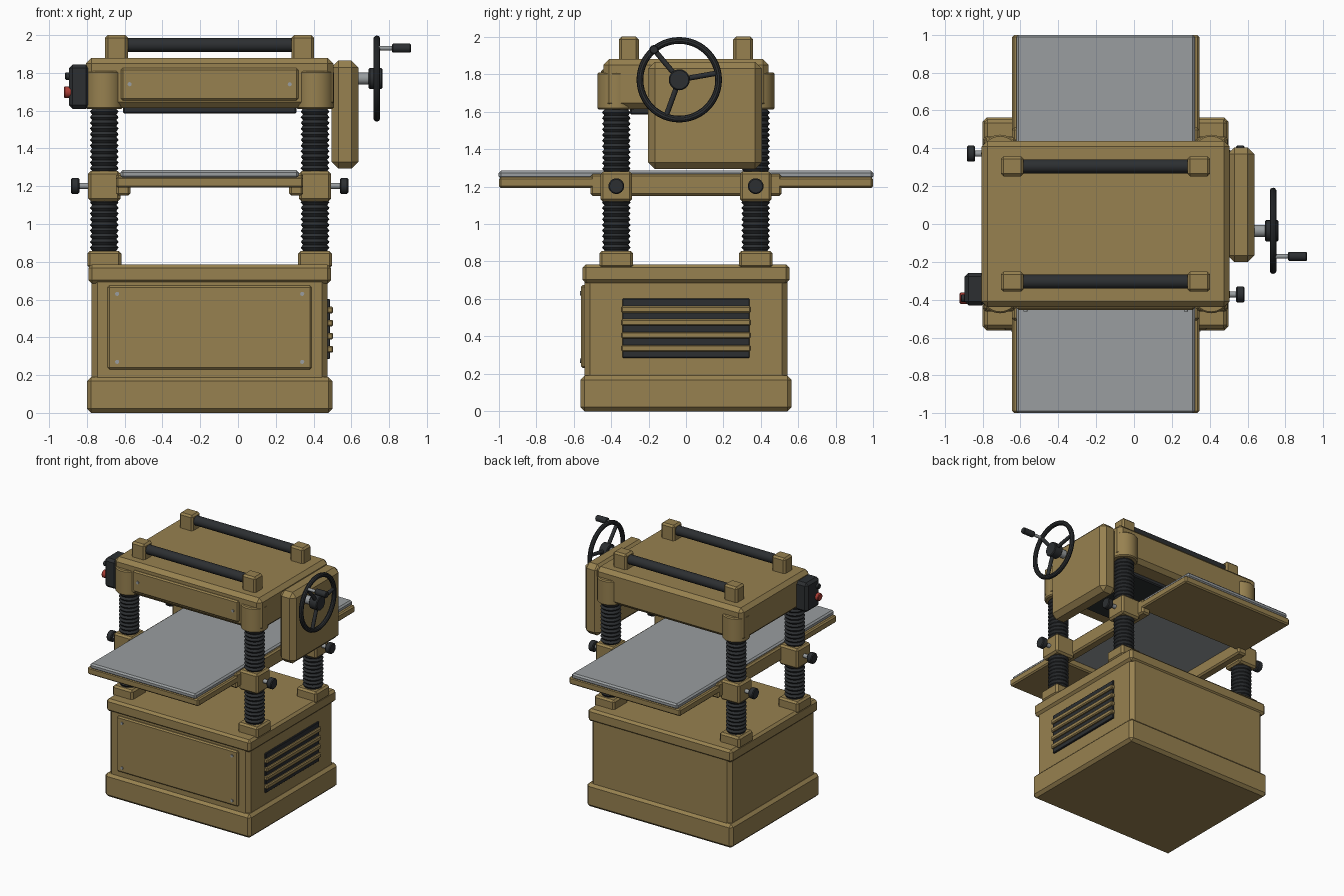
import bpy, bmesh, math
from mathutils import Matrix, Vector

if "Cube" in bpy.data.objects:
    bpy.data.objects.remove(bpy.data.objects["Cube"])


def material(name, rgb):
    m = bpy.data.materials.new(name)
    m.diffuse_color = (*rgb, 1)
    m.use_nodes = True
    m.node_tree.nodes["Principled BSDF"].inputs["Base Color"].default_value = m.diffuse_color
    return m


PAINT = material("khaki_paint", (0.31, 0.22, 0.08))
DARK = material("dark_metal", (0.025, 0.028, 0.031))
STEEL = material("steel", (0.32, 0.34, 0.35))
RED = material("red_plastic", (0.40, 0.045, 0.035))


def finish(name, bm, mat, smooth=False):
    bmesh.ops.recalc_face_normals(bm, faces=bm.faces[:])
    me = bpy.data.meshes.new(name)
    bm.to_mesh(me)
    bm.free()
    me.materials.append(mat)
    if smooth:
        me.polygons.foreach_set("use_smooth", [True] * len(me.polygons))
        me.set_sharp_from_angle(angle=math.radians(35))
    ob = bpy.data.objects.new(name, me)
    bpy.context.collection.objects.link(ob)
    return ob


def box(name, x, y, z, mat=PAINT, bevel=0.012):
    """Chamfered box from its (min, max) range on each axis."""
    bm = bmesh.new()
    bmesh.ops.create_cube(bm, size=1)
    for v in bm.verts:
        v.co = [(r[0] + r[1]) / 2 + c * (r[1] - r[0]) for r, c in zip((x, y, z), v.co)]
    if bevel:
        bmesh.ops.bevel(bm, geom=bm.edges[:], offset=bevel, segments=1,
                        profile=0.5, affect='EDGES')
    return finish(name, bm, mat)


def rod(name, a, b, r, mat=DARK, bevel=0.0, sides=24):
    """Cylinder from point a to point b."""
    a, b = Vector(a), Vector(b)
    d = b - a
    bm = bmesh.new()
    m = Matrix.Translation((a + b) / 2) @ d.to_track_quat('Z', 'Y').to_matrix().to_4x4()
    bmesh.ops.create_cone(bm, cap_ends=True, segments=sides, radius1=r, radius2=r,
                          depth=d.length, matrix=m)
    if bevel:
        rims = [e for e in bm.edges if any(len(f.verts) > 4 for f in e.link_faces)]
        bmesh.ops.bevel(bm, geom=rims, offset=bevel, segments=1, affect='EDGES')
    return finish(name, bm, mat, True)


def lathe(name, profile, matrix, mat, closed=False, sides=24, around=None):
    """Revolve an (r, z) profile about z, then place it."""
    bm = bmesh.new()
    rings = [[bm.verts.new((r * math.cos(t), r * math.sin(t), z)) for r, z in profile]
             for t in (2 * math.pi * i / sides for i in range(sides))]
    n = len(profile)
    for i in range(sides):
        p, q = rings[i], rings[(i + 1) % sides]
        for j in range(n if closed else n - 1):
            k = (j + 1) % n
            bm.faces.new((p[j], q[j], q[k], p[k]))
    bm.transform(matrix)
    return finish(name, bm, mat, True)


CX = -0.15                      # middle of the machine body
COLX, COLY = 0.558, 0.372       # column offsets from the middle


def span(c, h):
    return (c - h, c + h)


# Cabinet base
box("base_plinth", span(CX, 0.65), span(0, 0.563), (0, 0.19), bevel=0.022)
box("cabinet", span(CX, 0.625), span(0, 0.543), (0.15, 0.73), bevel=0.03)
box("cabinet_top", span(CX, 0.642), span(0, 0.553), (0.685, 0.785), bevel=0.018)
box("cabinet_door", span(CX, 0.54), (-0.56, -0.53), (0.23, 0.675), bevel=0.01)
for sx in (-1, 1):
    for z in (0.27, 0.63):
        x = CX + sx * 0.49
        rod("door_screw", (x, -0.55, z), (x, -0.567, z), 0.011, STEEL, sides=12)

# Side vent with slats
box("vent_recess", (0.465, 0.488), span(0, 0.34), (0.285, 0.602), DARK, 0.004)
for i in range(4):
    box("vent_slat", (0.47, 0.504), span(0, 0.345), span(0.337 + i * 0.069, 0.018), PAINT, 0.007)

# Four corner assemblies: foot, threaded column, table collar, lock knob, head post
PITCH = 0.03
threads = [(0.064 if i % 2 == 0 else 0.076, 0.80 + i * PITCH / 2) for i in range(57)]
for sx in (-1, 1):
    for sy in (-1, 1):
        x, y = CX + sx * COLX, sy * COLY
        box("column_foot", span(x, 0.09), span(y, 0.09), (0.765, 0.857), bevel=0.014)
        lathe("threaded_column", threads, Matrix.Translation((x, y, 0)), DARK)
        box("table_collar", span(x, 0.085), span(y, 0.085), (1.12, 1.28), bevel=0.014)
        rod("lock_screw", (CX + sx * 0.62, y, 1.202), (CX + sx * 0.70, y, 1.202), 0.016, STEEL, sides=16)
        rod("lock_knob", (CX + sx * 0.69, y, 1.202), (CX + sx * 0.734, y, 1.202), 0.042, DARK, 0.006)
        rod("head_post", (x, y, 1.61), (x, y, 1.81), 0.1, PAINT, 0.008, 32)

# Table, its end extensions and side rails
box("table_plate", span(CX, 0.472), (-1, 1), (1.242, 1.285), STEEL, 0.012)
for s in (-1, 1):
    box("table_extension", span(CX, 0.495), sorted((s * 0.47, s * 0.998)), (1.192, 1.25), bevel=0.01)
    box("table_rail", sorted((CX + s * 0.42, CX + s * 0.495)), span(0, 0.51), (1.15, 1.268), bevel=0.012)

# Cutter head
box("head_housing", span(CX, 0.655), span(0, 0.44), (1.615, 1.88), bevel=0.03)
box("cutter_block", span(CX, 0.46), span(0, 0.30), (1.585, 1.64), DARK, 0.008)
box("head_front_panel", span(CX, 0.47), (-0.455, -0.42), (1.655, 1.825), bevel=0.01)
for s in (-1, 1):
    x = CX + s * 0.424
    rod("panel_screw", (x, -0.445, 1.74), (x, -0.462, 1.74), 0.011, STEEL, sides=12)

# Top return rollers on blocks
for sy in (-1, 1):
    y = sy * 0.305
    rod("return_roller", (CX - 0.48, y, 1.948), (CX + 0.48, y, 1.948), 0.037)
    for sx in (-1, 1):
        box("roller_block", span(CX + sx * 0.493, 0.06), span(y, 0.053), (1.86, 2.0), bevel=0.014)

# Switch box on the left
box("switch_box", (-0.895, -0.785), (-0.43, -0.258), (1.61, 1.845), DARK, 0.02)
rod("start_button", (-0.88, -0.393, 1.783), (-0.915, -0.393, 1.783), 0.02, DARK, 0.004)
rod("stop_button", (-0.88, -0.393, 1.698), (-0.922, -0.393, 1.698), 0.03, RED, 0.005)

# Drive cover on the right
box("drive_cover", (0.495, 0.637), (-0.202, 0.405), (1.293, 1.865), bevel=0.036)

# Handwheel: shaft, hub, rim, spokes, crank handle
WY, WZ, WX, WR = -0.036, 1.77, 0.735, 0.21
rod("wheel_shaft", (0.62, WY, WZ), (0.70, WY, WZ), 0.032, STEEL)
rod("wheel_hub", (0.692, WY, WZ), (0.765, WY, WZ), 0.056, DARK, 0.006)
tube = [(WR + 0.018 * math.cos(a), 0.018 * math.sin(a))
        for a in (2 * math.pi * i / 10 for i in range(10))]
lathe("wheel_rim", tube,
      Matrix.Translation((WX, WY, WZ)) @ Matrix.Rotation(math.pi / 2, 4, 'Y'),
      DARK, closed=True, sides=48)
for deg in (10, 130, 250):
    a = math.radians(deg)
    rod("wheel_spoke", (WX, WY, WZ), (WX, WY + WR * math.cos(a), WZ + WR * math.sin(a)), 0.014, sides=12)
a = math.radians(130)
hy, hz = WY + WR * math.cos(a), WZ + WR * math.sin(a)
rod("crank_pin", (WX, hy, hz), (0.83, hy, hz), 0.012, STEEL, sides=16)
rod("crank_grip", (0.815, hy, hz), (0.915, hy, hz), 0.024, DARK, 0.005)
